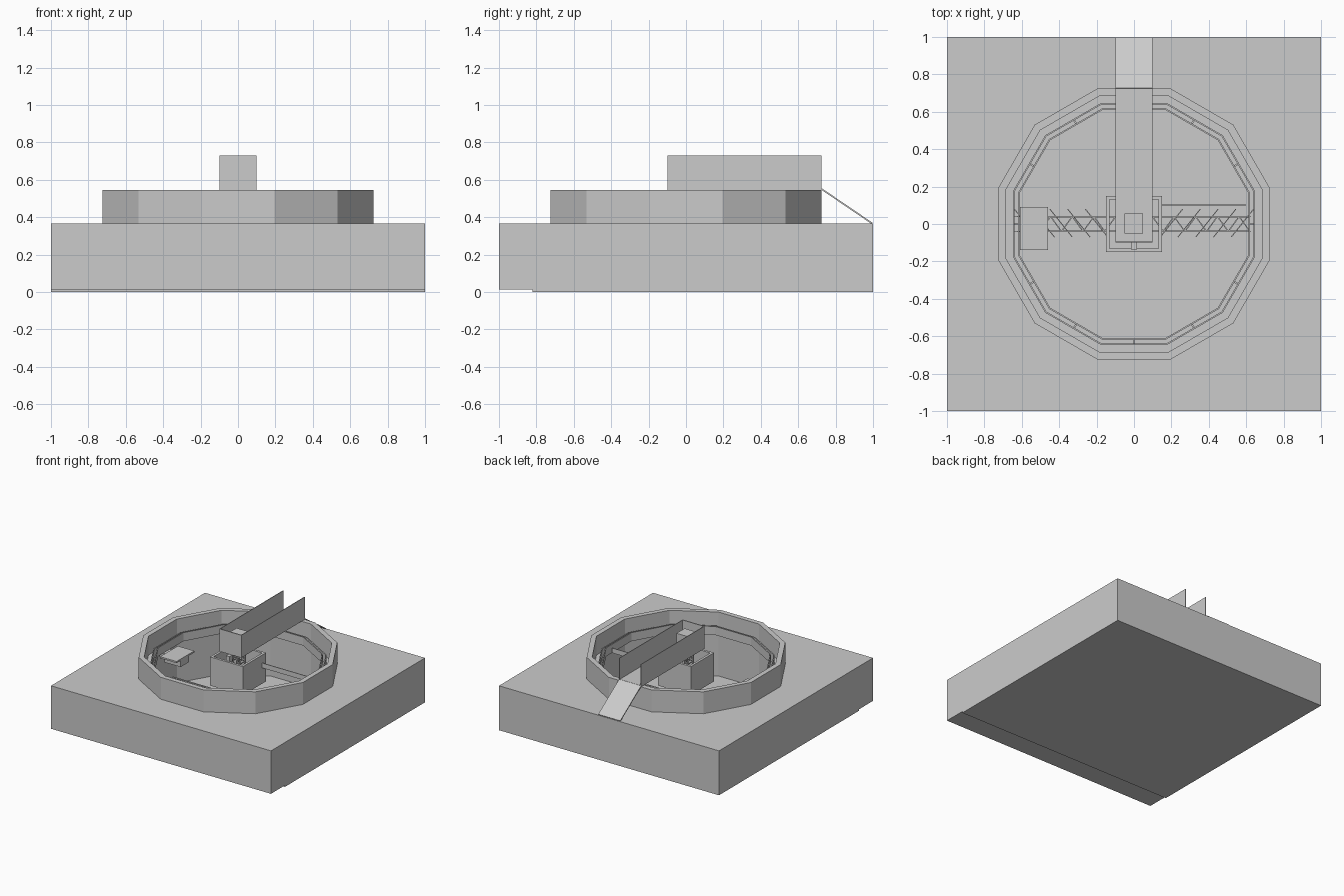
import bpy, bmesh
from math import cos, sin, pi, radians
from mathutils import Vector

if "Cube" in bpy.data.objects:
    bpy.data.objects.remove(bpy.data.objects["Cube"], do_unlink=True)

SIDES = 12
grey = bpy.data.materials.new("concrete_grey")
grey.use_nodes = True
grey.diffuse_color = (0.6, 0.6, 0.6, 1)
grey.node_tree.nodes["Principled BSDF"].inputs["Base Color"].default_value = grey.diffuse_color


def finish(name, bm):
    bmesh.ops.recalc_face_normals(bm, faces=bm.faces)
    mesh = bpy.data.meshes.new(name)
    bm.to_mesh(mesh)
    bm.free()
    mesh.materials.append(grey)
    obj = bpy.data.objects.new(name, mesh)
    bpy.context.collection.objects.link(obj)
    return obj


def add_box(bm, lo, hi):
    verts = bmesh.ops.create_cube(bm, size=1)["verts"]
    for v in verts:
        v.co = Vector([a + (b - a) * (c + 0.5) for a, b, c in zip(lo, hi, v.co)])


def box(name, lo, hi):
    bm = bmesh.new()
    add_box(bm, lo, hi)
    return finish(name, bm)


def add_beam(bm, start, end, width=0.006, depth=None):
    """Bar with a rectangular section between two points."""
    start, end = Vector(start), Vector(end)
    axis = end - start
    turn = axis.to_track_quat('X', 'Z')
    size = Vector((axis.length, width, depth or width))
    for v in bmesh.ops.create_cube(bm, size=1)["verts"]:
        v.co = (start + end) / 2 + turn @ (v.co * size)


def corner(i, apothem, z):
    a = (i + 0.5) * 2 * pi / SIDES
    r = apothem / cos(pi / SIDES)
    return Vector((r * cos(a), r * sin(a), z))


def ring(name, outer, inner, z0, z1):
    """Twelve-sided wall of rectangular section."""
    bm = bmesh.new()
    section = [(outer, z0), (outer, z1), (inner, z1), (inner, z0)]
    loops = [[bm.verts.new(corner(i, a, z)) for a, z in section] for i in range(SIDES)]
    for i in range(SIDES):
        p, q = loops[i], loops[(i + 1) % SIDES]
        for k in range(4):
            n = (k + 1) % 4
            bm.faces.new((p[k], q[k], q[n], p[n]))
    return finish(name, bm)


# Ground block with a pit cut for the tank
ground = box("ground_block", (-1, -1, 0.012), (1, 1, 0.365))
bm = bmesh.new()
for z in (0.02, 0.5):
    bm.faces.new([bm.verts.new(corner(i, 0.71, z)) for i in range(SIDES)])
bm.verts.ensure_lookup_table()
for i in range(SIDES):
    j = (i + 1) % SIDES
    bm.faces.new([bm.verts[k] for k in (i, j, j + SIDES, i + SIDES)])
cutter = finish("pit_cutter", bm)
cutter.hide_render = True
cut = ground.modifiers.new("pit", 'BOOLEAN')
cut.operation = 'DIFFERENCE'
cut.solver = 'EXACT'
cut.object = cutter
bpy.context.view_layer.objects.active = ground
bpy.ops.object.modifier_apply(modifier=cut.name)
bpy.data.objects.remove(cutter, do_unlink=True)
box("base_plate", (-1, -0.82, 0), (1, 1, 0.012))

# Tank wall, overflow channel and scum baffle
ring("tank_wall", 0.725, 0.685, 0.02, 0.545)
ring("channel_floor", 0.685, 0.64, 0.38, 0.39)
ring("weir_wall", 0.648, 0.64, 0.38, 0.45)
ring("scum_baffle", 0.62, 0.612, 0.39, 0.46)
bm = bmesh.new()
for i in range(SIDES):
    d = Vector((cos(i * 2 * pi / SIDES), sin(i * 2 * pi / SIDES), 0))
    lift = Vector((0, 0, 0.42))
    add_beam(bm, d * 0.615 + lift, d * 0.643 + lift, 0.01)
finish("baffle_brackets", bm)

# Square feed well, open at top and bottom
bm = bmesh.new()
for s in (-1, 1):
    add_box(bm, (-0.15, s * 0.14 - 0.01, 0.27), (0.15, s * 0.14 + 0.01, 0.505))
    add_box(bm, (s * 0.14 - 0.01, -0.13, 0.27), (s * 0.14 + 0.01, 0.13, 0.505))
finish("feed_well", bm)
box("well_bracket", (-0.015, -0.135, 0.49), (0.015, -0.09, 0.545))

# Lattice centre column
bm = bmesh.new()
C = 0.04
posts = [(-C, -C), (C, -C), (C, C), (-C, C)]
levels = [0.05 + 0.1 * k for k in range(6)]
for i, (x, y) in enumerate(posts):
    u, v = posts[(i + 1) % 4]
    add_beam(bm, (x, y, 0.03), (x, y, 0.55), 0.008)
    for low, high in zip(levels, levels[1:]):
        add_beam(bm, (x, y, low), (u, v, high))
        add_beam(bm, (x, y, high), (u, v, high))
finish("centre_column", bm)

# Lattice rake arms with slanted scraper blades
for s, side in ((1, "left"), (-1, "right")):
    bm = bmesh.new()
    xs = [s * (C + 0.058 * k) for k in range(11)]
    for z in (0.07, 0.14):
        for y in (-C, C):
            add_beam(bm, (xs[0], y, z), (xs[-1], y, z), 0.008)
        for k, (a, b) in enumerate(zip(xs, xs[1:])):
            y = C if k % 2 else -C
            add_beam(bm, (a, y, z), (b, -y, z))
    for k, (a, b) in enumerate(zip(xs, xs[1:])):
        for y in (-C, C):
            add_beam(bm, (a, y, 0.07 + 0.07 * (k % 2)), (b, y, 0.14 - 0.07 * (k % 2)))
    finish(side + "_rake_arm", bm)
    bm = bmesh.new()
    for k in range(5):
        x = s * (0.2 + 0.095 * k)
        add_beam(bm, (x - s * 0.06, -0.07, 0.045), (x + s * 0.06, 0.08, 0.045), 0.005, 0.045)
    finish(side + "_scraper_blades", bm)

# Surface skimmer and scum trough
box("skimmer_blade", (0.15, 0.098, 0.4), (0.6, 0.104, 0.44))
box("scum_shelf", (-0.61, -0.14, 0.367), (-0.46, 0.09, 0.38))
box("scum_trough", (-0.61, -0.08, 0.31), (-0.465, 0.03, 0.367))
box("scum_pipe", (-0.685, -0.04, 0.325), (-0.61, 0.04, 0.36))

# Access bridge with closed front end, drive box and ramp
box("bridge_deck", (-0.1, -0.1, 0.545), (0.1, 0.725, 0.555))
for s, side in ((1, "left"), (-1, "right")):
    box(side + "_bridge_side", (s * 0.0975 - 0.0025, -0.1, 0.545), (s * 0.0975 + 0.0025, 0.725, 0.73))
box("bridge_front", (-0.095, -0.1, 0.555), (0.095, -0.092, 0.73))
box("drive_box", (-0.052, -0.05, 0.555), (0.048, 0.055, 0.69))
bm = bmesh.new()
add_beam(bm, (0, 0.724, 0.551), (0, 0.995, 0.367), 0.2, 0.008)
finish("access_ramp", bm)
